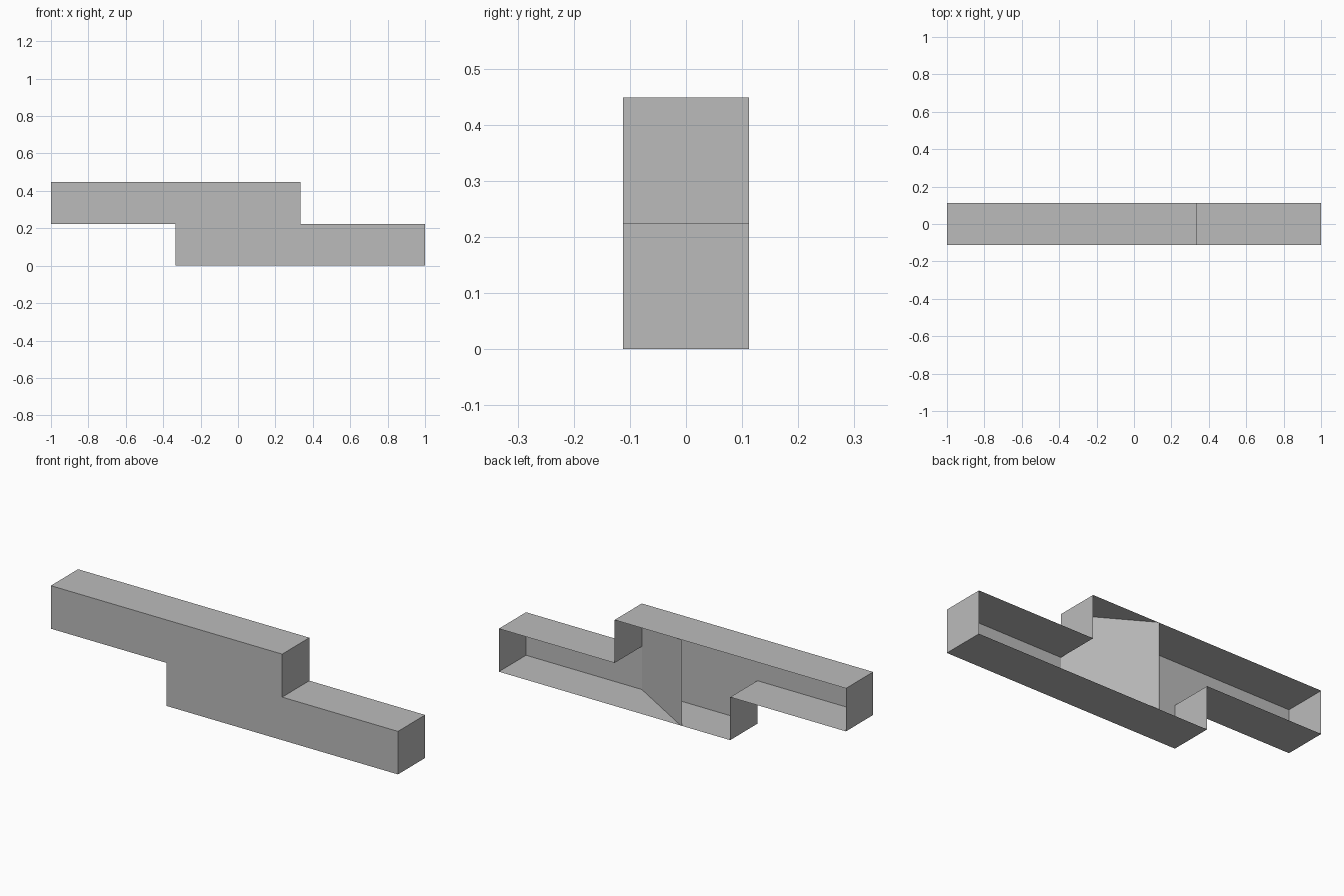
import bpy
import bmesh

cube = bpy.data.objects.get("Cube")
if cube:
    bpy.data.objects.remove(cube, do_unlink=True)

HALF_DEPTH = 0.112
MID, TOP = 0.224, 0.448
STEP = 0.333

grey = bpy.data.materials.new("plain grey")
grey.use_nodes = True
colour = (0.5, 0.5, 0.5, 1)
grey.diffuse_color = colour
grey.node_tree.nodes["Principled BSDF"].inputs["Base Color"].default_value = colour


def extruded(name, outline, offset, caps):
    """Sweep a closed outline along offset; caps says whether to close the far end."""
    bm = bmesh.new()
    near = [bm.verts.new(p) for p in outline]
    far = [bm.verts.new([a + b for a, b in zip(p, offset)]) for p in outline]
    bm.faces.new(near)
    if caps:
        bm.faces.new(far)
    for i in range(len(near)):
        j = (i + 1) % len(near)
        bm.faces.new((near[i], near[j], far[j], far[i]))
    bmesh.ops.recalc_face_normals(bm, faces=bm.faces)
    mesh = bpy.data.meshes.new(name)
    bm.to_mesh(mesh)
    bm.free()
    mesh.materials.append(grey)
    obj = bpy.data.objects.new(name, mesh)
    bpy.context.collection.objects.link(obj)
    return obj


# Stepped shell: closed front and rim, open back
profile = [(-1, MID), (-STEP, MID), (-STEP, 0), (1, 0),
           (1, MID), (STEP, MID), (STEP, TOP), (-1, TOP)]
extruded("stepped_shell", [(x, -HALF_DEPTH, z) for x, z in profile],
         (0, 2 * HALF_DEPTH, 0), caps=False)

# Thin slanted partition from the front wall to the open back
plan = [(STEP, -HALF_DEPTH), (-0.048, HALF_DEPTH),
        (-0.056, HALF_DEPTH), (STEP - 0.008, -HALF_DEPTH)]
extruded("slanted_partition", [(x, y, 0) for x, y in plan], (0, 0, TOP), caps=True)
